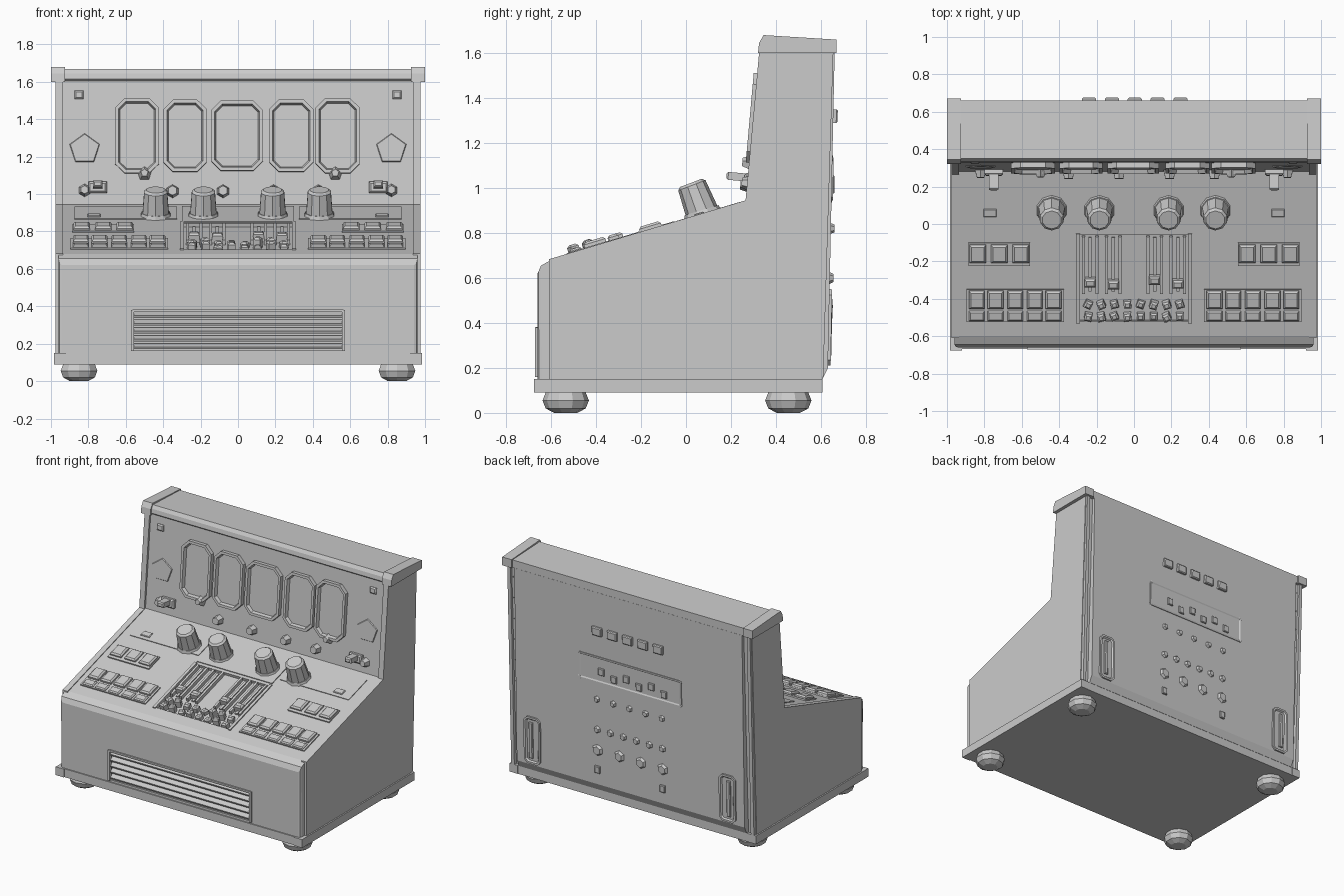
import bpy, bmesh, math, random
from mathutils import Matrix, Vector

random.seed(4)
cube = bpy.data.objects.get("Cube")
if cube:
    bpy.data.objects.remove(cube)

grey = bpy.data.materials.new("light_grey")
grey.use_nodes = True
grey.diffuse_color = (0.6, 0.6, 0.6, 1)
grey.node_tree.nodes["Principled BSDF"].inputs["Base Color"].default_value = (0.6, 0.6, 0.6, 1)


def finish(name, bm, matrix=Matrix()):
    bm.transform(matrix)
    bmesh.ops.recalc_face_normals(bm, faces=bm.faces)
    mesh = bpy.data.meshes.new(name)
    bm.to_mesh(mesh)
    bm.free()
    mesh.materials.append(grey)
    obj = bpy.data.objects.new(name, mesh)
    bpy.context.collection.objects.link(obj)
    return obj


def box(name, size, matrix, bevel=0.0):
    """Box resting on the local xy plane."""
    bm = bmesh.new()
    bmesh.ops.create_cube(bm, size=1)
    bmesh.ops.scale(bm, vec=size, verts=bm.verts)
    bmesh.ops.translate(bm, vec=(0, 0, size[2] / 2), verts=bm.verts)
    if bevel:
        top = [e for e in bm.edges if all(v.co.z > 0 for v in e.verts)]
        bmesh.ops.bevel(bm, geom=top, offset=bevel, segments=1, affect='EDGES')
    return finish(name, bm, matrix)


def prism(name, profile, x0, x1):
    """Side profile of (y, z) points swept from x0 to x1."""
    bm = bmesh.new()
    face = bm.faces.new([bm.verts.new((x0, y, z)) for y, z in profile])
    ext = bmesh.ops.extrude_face_region(bm, geom=[face])
    moved = [v for v in ext["geom"] if isinstance(v, bmesh.types.BMVert)]
    bmesh.ops.translate(bm, vec=(x1 - x0, 0, 0), verts=moved)
    return finish(name, bm)


def knob(name, r0, r1, height, matrix, sides=10, bevel=0.0):
    bm = bmesh.new()
    bmesh.ops.create_cone(bm, cap_ends=True, segments=sides, radius1=r0, radius2=r1, depth=height,
                          matrix=Matrix.Translation((0, 0, height / 2)))
    if bevel:
        top = [e for e in bm.edges if all(v.co.z > height * 0.9 for v in e.verts)]
        bmesh.ops.bevel(bm, geom=top, offset=bevel, segments=1, affect='EDGES')
    return finish(name, bm, matrix)


def tray(name, w, h, corner, height, rim, sink, matrix):
    """Raised frame with cut corners and a sunken middle."""
    bm = bmesh.new()
    a, b, c = w / 2, h / 2, corner
    outline = [(a, b - c), (a - c, b), (c - a, b), (-a, b - c),
               (-a, c - b), (c - a, -b), (a - c, -b), (a, c - b)]
    face = bm.faces.new([bm.verts.new((x, y, 0)) for x, y in outline])
    ext = bmesh.ops.extrude_face_region(bm, geom=[face])["geom"]
    bmesh.ops.translate(bm, vec=(0, 0, height), verts=[v for v in ext if isinstance(v, bmesh.types.BMVert)])
    top = [f for f in ext if isinstance(f, bmesh.types.BMFace)]
    bmesh.ops.inset_region(bm, faces=top, thickness=rim, use_even_offset=True)
    bmesh.ops.inset_region(bm, faces=top, thickness=0.008, depth=0, use_even_offset=True)
    bmesh.ops.translate(bm, vec=(0, 0, -sink), verts=top[0].verts)
    return finish(name, bm, matrix)


def cut(target, cutter):
    cutter.hide_render = True
    mod = target.modifiers.new("recess", 'BOOLEAN')
    mod.operation, mod.object, mod.solver = 'DIFFERENCE', cutter, 'EXACT'
    bpy.context.view_layer.objects.active = target
    bpy.ops.object.modifier_apply(modifier=mod.name)
    bpy.data.objects.remove(cutter)


# Local frames on the sloping deck, the upright panel and the back
def deck(x, y, lift=0.0):
    return Matrix.Translation((x, y, 0.86 + 0.3 * y)) @ Matrix.Rotation(math.atan(0.3), 4, 'X') @ Matrix.Translation((0, 0, lift))


def upright(x, z):
    return Matrix.Translation((x, 0.28 + 0.09 * (z - 0.94), z)) @ Matrix.Rotation(math.radians(84.9), 4, 'X')


def rear(x, z):
    return Matrix.Translation((x, 0.631 + 0.021 * (z - 0.2), z)) @ Matrix.Rotation(math.radians(-91.2), 4, 'X')


# Main casing with chamfered front corners
casing = prism("casing", [(-0.66, 0.14), (-0.66, 0.62), (-0.645, 0.655), (-0.6, 0.68), (0.28, 0.944),
                          (0.34, 1.61), (0.64, 1.61), (0.585, 0.14)], -0.96, 0.96)
bm = bmesh.new()
bm.from_mesh(casing.data)
corners = [e for e in bm.edges if all(v.co.y < -0.65 for v in e.verts)
           and abs(e.verts[0].co.x - e.verts[1].co.x) < 0.01]
bmesh.ops.bevel(bm, geom=corners, offset=0.02, segments=2, affect='EDGES', profile=0.5)
bm.to_mesh(casing.data)
bm.free()
cut(casing, box("grille_cutter", (1.13, 0.1, 0.21), Matrix.Translation((0, -0.66, 0.165))))
cut(casing, box("slider_cutter", (0.58, 0.48, 0.1), deck(0, -0.29, -0.02)))

# Side panels, base, back panel and top cap
side_profile = [(-0.61, 0.14), (-0.61, 0.683), (0.265, 0.945), (0.325, 1.6), (0.64, 1.6), (0.585, 0.14)]
for side, s in (("left", 1), ("right", -1)):
    prism(side + "_side_panel", side_profile, s * 0.935, s * 0.975)
    prism(side + "_cap_end", [(0.32, 1.6), (0.325, 1.645), (0.345, 1.68), (0.67, 1.66), (0.67, 1.6)], s * 0.925, s)
    prism(side + "_base_end", [(-0.675, 0.09), (-0.675, 0.15), (0.607, 0.15), (0.607, 0.09)], s * 0.92, s * 0.985)
    prism(side + "_back_edge_strip", [(0.55, 0.15), (0.61, 0.15), (0.655, 1.6), (0.6, 1.6)], s * 0.945, s * 0.97)
prism("base", [(-0.668, 0.09), (-0.668, 0.15), (0.605, 0.15), (0.605, 0.09)], -0.95, 0.95)
prism("top_cap", [(0.33, 1.615), (0.335, 1.645), (0.35, 1.668), (0.66, 1.655), (0.66, 1.6), (0.345, 1.6)], -0.95, 0.95)
prism("back_panel", [(0.57, 0.15), (0.607, 0.15), (0.631, 0.2), (0.661, 1.6), (0.6, 1.6)], -0.91, 0.91)

# Feet
for x in (-0.85, 0.85):
    for y in (-0.535, 0.455):
        bm = bmesh.new()
        bmesh.ops.create_uvsphere(bm, u_segments=10, v_segments=6, radius=1)
        bmesh.ops.scale(bm, vec=(0.103, 0.103, 0.07), verts=bm.verts)
        for v in bm.verts:
            v.co.z = max(v.co.z, -0.055)
        finish("foot", bm, Matrix.Translation((x, y, 0.055)))

# Front grille
for i in range(5):
    tilt = Matrix.Rotation(math.radians(25), 4, 'X')
    box("grille_slat", (1.12, 0.045, 0.014), Matrix.Translation((0, -0.637, 0.18 + 0.042 * i)) @ tilt)
for x in (-0.565, 0.565):
    box("grille_side_trim", (0.016, 0.025, 0.22), Matrix.Translation((x, -0.659, 0.16)))
box("grille_top_trim", (1.13, 0.02, 0.012), Matrix.Translation((0, -0.66, 0.37)))

# Meters on the upright panel
for x, w, h in ((-0.54, 0.235, 0.4), (-0.283, 0.23, 0.385), (-0.005, 0.275, 0.375),
                (0.285, 0.235, 0.385), (0.533, 0.235, 0.4)):
    tray("meter", w, h, 0.05, 0.03, 0.018, 0.022, upright(x, 1.31))

# Small fittings on the upright panel
for x in (-0.35, -0.08, 0.19, 0.43):
    knob("panel_knob", 0.036, 0.026, 0.045, upright(x, 1.015), 6)
for s in (-1, 1):
    box("panel_screw", (0.05, 0.045, 0.012), upright(s * 0.85, 1.53), 0.008)
    knob("panel_stud", 0.035, 0.022, 0.04, upright(s * 0.82, 1.02), 6)
    knob("panel_disc", 0.085, 0.08, 0.006, upright(s * 0.82, 1.24), 5)
    box("lever", (0.05, 0.035, 0.11), upright(s * 0.75, 1.045), 0.008)
    box("lever_mount", (0.1, 0.06, 0.03), upright(s * 0.75, 1.035), 0.01)
for x in (-0.5, 0.52):
    knob("meter_stud", 0.04, 0.02, 0.045, upright(x, 1.11), 5)

# Large knobs on their deck plate
box("knob_plate", (0.6, 0.29, 0.006), deck(0, 0.1))
for s in (-1, 1):
    box("side_deck_plate", (0.55, 0.22, 0.005), deck(s * 0.6, 0.12))
    box("deck_label", (0.07, 0.045, 0.012), deck(s * 0.77, 0.06), 0.004)
for x in (-0.44, -0.185, 0.185, 0.435):
    knob("knob_skirt", 0.085, 0.078, 0.02, deck(x, 0.075), 10)
    knob("large_knob", 0.075, 0.064, 0.15, deck(x, 0.075) @ Matrix.Rotation(0.07, 4, 'X'), 10, 0.012)

# Push buttons in mirrored banks
for s in (-1, 1):
    for x in (0.605, 0.72, 0.835):
        box("upper_button", (0.088, 0.1, 0.028), deck(s * x, -0.155), 0.01)
    box("upper_button_base", (0.33, 0.13, 0.009), deck(s * 0.72, -0.16))
    box("lower_button_base", (0.52, 0.18, 0.009), deck(s * 0.635, -0.435))
    for x in (0.43, 0.53, 0.635, 0.74, 0.84):
        box("lower_button", (0.084, 0.1, 0.032), deck(s * x, -0.4), 0.01)
        box("lower_button_lip", (0.084, 0.055, 0.02), deck(s * x, -0.488), 0.008)

# Slider section
for x in (-0.235, -0.11, 0.11, 0.235):
    for edge in (-0.036, 0.036):
        box("slider_rail", (0.016, 0.32, 0.028), deck(x + edge, -0.22, -0.022))
    box("slider_track", (0.018, 0.3, 0.012), deck(x, -0.22, -0.022))
    box("slider_grip", (0.06, 0.045, 0.05), deck(x, random.uniform(-0.33, -0.25), -0.02), 0.01)
for row in range(2):
    for i in range(8):
        spin = Matrix.Rotation(random.uniform(-0.5, 0.5), 4, 'Z')
        spot = deck(-0.245 + 0.07 * i, -0.43 - 0.065 * row, -0.022)
        box("slider_switch", (0.04, 0.04, random.uniform(0.035, 0.065)), spot @ spin, 0.01)
for s in (-1, 1):
    box("slider_border", (0.02, 0.5, 0.008), deck(s * 0.3, -0.29))

# Rear switches, label plate, sockets and handles
for i in range(5):
    box("rear_switch", (0.075, 0.06, 0.02), rear(-0.24 + 0.122 * i, 1.32), 0.006)
tray("rear_plate", 0.82, 0.19, 0.004, 0.006, 0.008, 0.005, rear(-0.01, 1.04))
for i in range(6):
    box("rear_plate_tab", (0.045, 0.05, 0.012), rear(-0.28 + 0.1 * i, 1.0 + 0.03 * (i % 2)), 0.004)
for z, n, r in ((0.82, 5, 0.024), (0.6, 6, 0.026), (0.45, 4, 0.042)):
    for i in range(n):
        knob("rear_socket", r, r * 0.7, 0.016, rear(-0.26 + 0.52 * i / (n - 1), z), 6)
for s in (-1, 1):
    box("rear_terminal", (0.04, 0.05, 0.014), rear(s * 0.26, 0.31), 0.004)
    tray("rear_handle", 0.13, 0.34, 0.025, 0.012, 0.014, 0.01, rear(s * 0.78, 0.38))
    box("handle_grip", (0.03, 0.26, 0.014), rear(s * 0.79, 0.38), 0.005)
